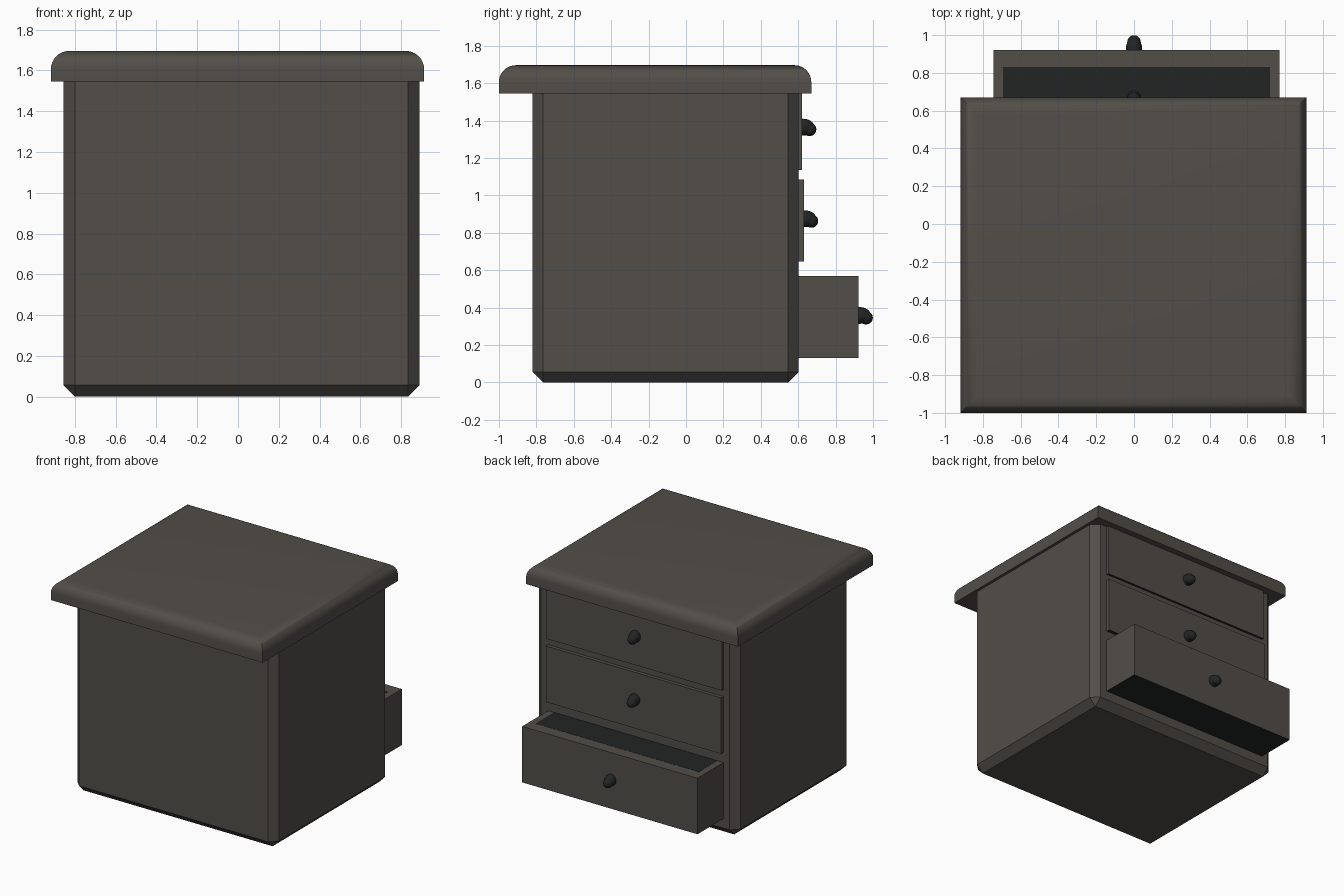
import bpy, bmesh, math

if "Cube" in bpy.data.objects:
    bpy.data.objects.remove(bpy.data.objects["Cube"])


def material(name, rgb):
    m = bpy.data.materials.new(name)
    m.diffuse_color = (*rgb, 1)
    m.use_nodes = True
    m.node_tree.nodes["Principled BSDF"].inputs["Base Color"].default_value = m.diffuse_color
    return m


WOOD = material("grey brown wood", (0.085, 0.077, 0.066))
DARK = material("near black", (0.016, 0.018, 0.018))


def finish(name, bm, mats):
    me = bpy.data.meshes.new(name)
    bmesh.ops.recalc_face_normals(bm, faces=bm.faces)
    bm.to_mesh(me)
    bm.free()
    for m in mats:
        me.materials.append(m)
    ob = bpy.data.objects.new(name, me)
    bpy.context.collection.objects.link(ob)
    return ob


def box(lo, hi):
    bm = bmesh.new()
    bmesh.ops.create_cube(bm, size=1)
    for v in bm.verts:
        v.co = [lo[i] if v.co[i] < 0 else hi[i] for i in range(3)]
    bm.normal_update()
    return bm


def smooth(ob, angle=40):
    bpy.ops.object.select_all(action='DESELECT')
    ob.select_set(True)
    bpy.context.view_layer.objects.active = ob
    bpy.ops.object.shade_smooth_by_angle(angle=math.radians(angle))


# Cabinet body: chamfered upright and bottom edges
bm = box((-0.855, -0.82, 0), (0.89, 0.602, 1.56))
edges = [e for e in bm.edges if min(v.co.z for v in e.verts) < 0.5]
bmesh.ops.bevel(bm, geom=edges, offset=0.056, segments=1, affect='EDGES')
finish("cabinet_body", bm, [WOOD])

# Table top: rounded over along the upper edges, mitred at the corners
bm = box((-0.918, -1.0, 1.546), (0.913, 0.67, 1.696))
edges = [e for e in bm.edges if min(v.co.z for v in e.verts) > 1.6]
bmesh.ops.bevel(bm, geom=edges, offset=0.09, segments=8, profile=0.5,
                affect='EDGES')
smooth(finish("table_top", bm, [WOOD]))

# Drawers with knobs: (name, bottom height, front position)
for label, z, y in (("top", 1.137, 0.62), ("middle", 0.647, 0.63),
                    ("bottom", 0.13, 0.922)):
    # Drawer box with a dark underside
    bm = box((-0.745, y - 1.2, z), (0.771, y, z + 0.438))
    for f in bm.faces:
        f.material_index = 1 if f.normal.z < -0.5 else 0
    finish(label + "_drawer", bm, [WOOD, DARK])

    # Dark interior of the drawer
    bm = box((-0.693, y - 1.1, z + 0.43), (0.72, y - 0.092, z + 0.439))
    finish(label + "_drawer_inside", bm, [DARK])

    # Knob: rounded stem with a slightly drooping tip
    bm = bmesh.new()
    for dy, dz, size in ((0.005, 0.008, (0.043, 0.062, 0.045)),
                         (0.04, -0.004, (0.036, 0.037, 0.036))):
        new = bmesh.ops.create_uvsphere(bm, u_segments=20, v_segments=12,
                                        radius=1)["verts"]
        bmesh.ops.scale(bm, vec=size, verts=new)
        bmesh.ops.translate(bm, vec=(0, y + dy, z + 0.22 + dz), verts=new)
    smooth(finish(label + "_knob", bm, [DARK]), 60)
